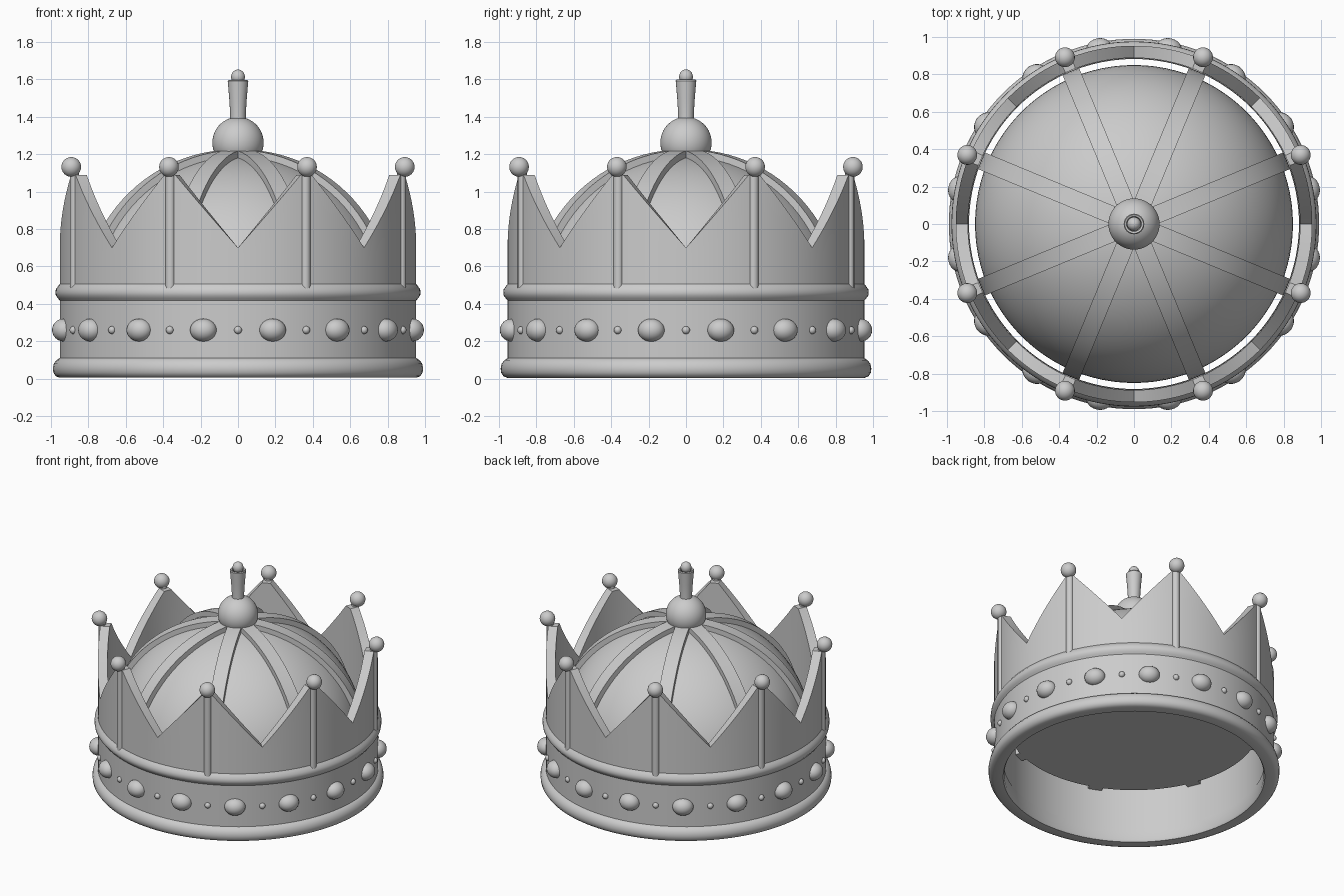
import bpy, bmesh, math
from mathutils import Matrix, Vector

if "Cube" in bpy.data.objects:
    bpy.data.objects.remove(bpy.data.objects["Cube"])

TAU = 2 * math.pi
TIPS = [math.radians(22.5 + 45 * k) for k in range(8)]


def finish(name, bm, angle=35):
    bmesh.ops.remove_doubles(bm, verts=bm.verts, dist=1e-5)
    bmesh.ops.recalc_face_normals(bm, faces=bm.faces)
    me = bpy.data.meshes.new(name)
    bm.to_mesh(me)
    bm.free()
    ob = bpy.data.objects.new(name, me)
    bpy.context.collection.objects.link(ob)
    bpy.ops.object.select_all(action='DESELECT')
    ob.select_set(True)
    bpy.context.view_layer.objects.active = ob
    bpy.ops.object.shade_smooth_by_angle(angle=math.radians(angle))
    return ob


def loft(bm, rows, close_rows):
    """Skin closed loops of points; either join the ends or cap them."""
    vs = [[bm.verts.new(p) for p in row] for row in rows]
    n = len(vs[0])
    for i in range(len(vs) if close_rows else len(vs) - 1):
        a, b = vs[i], vs[(i + 1) % len(vs)]
        for j in range(n):
            k = (j + 1) % n
            bm.faces.new((a[j], a[k], b[k], b[j]))
    if not close_rows:
        bm.faces.new(vs[0])
        bm.faces.new(vs[-1])


def polar(r, a, z):
    return Vector((r * math.cos(a), r * math.sin(a), z))


def lathe(name, profile, steps=128, angle=35):
    """Revolve a closed (r, z) outline round the z axis."""
    bm = bmesh.new()
    loft(bm, [[polar(r, TAU * i / steps, z) for r, z in profile] for i in range(steps)], True)
    bmesh.ops.dissolve_degenerate(bm, dist=1e-6, edges=bm.edges)
    return finish(name, bm, angle)


def ellipsoids(name, items, seg=24):
    bm = bmesh.new()
    for r, a, z, size in items:
        m = (Matrix.Translation(polar(r, a, z)) @ Matrix.Rotation(a, 4, 'Z')
             @ Matrix.Diagonal((*size, 1)))
        bmesh.ops.create_uvsphere(bm, u_segments=seg, v_segments=seg // 2, radius=1, matrix=m)
    return finish(name, bm, 60)


# Circlet wall with eight straight-edged points
R_OUT, R_IN = 0.953, 0.888
rows = []
for i in range(192):
    a = TAU * i / 192
    t = min(i % 24, 24 - i % 24)
    top = 0.70 + 0.39 * min(t / 11, 1)
    outer = [polar(R_OUT, a, 0.02 + (top - 0.02) * s / 6) for s in range(7)]
    inner = [polar(R_IN, a, 0.02 + (top - 0.02) * s / 6) for s in range(6, -1, -1)]
    rows.append(outer + inner)
bm = bmesh.new()
loft(bm, rows, True)
finish("crown_wall", bm)

# Rounded hem and middle moulding
lathe("base_rim", [(0.89, 0.005), (0.955, 0.005), (0.975, 0.014), (0.987, 0.032), (0.99, 0.055),
                   (0.985, 0.08), (0.97, 0.1), (0.95, 0.112), (0.885, 0.112), (0.882, 0.02)])
lathe("middle_moulding", [(0.93, 0.415), (0.953, 0.418), (0.963, 0.43), (0.974, 0.445), (0.976, 0.46),
                          (0.974, 0.478), (0.962, 0.495), (0.951, 0.51), (0.93, 0.51)])

# Jewels alternating large and small
ellipsoids("large_jewels", [(0.95, TAU * (k + 0.5) / 16, 0.26, (0.062, 0.072, 0.061)) for k in range(16)])
ellipsoids("small_jewels", [(0.953, TAU * k / 16, 0.26, (0.02, 0.021, 0.021)) for k in range(16)], 16)

# Balls on the points
ellipsoids("point_balls", [(0.965, a, 1.132, (0.053,) * 3) for a in TIPS])

# Vertical half-round strips up each point
bm = bmesh.new()
for a in TIPS:
    c, t = polar(1, a, 0), polar(1, a + math.pi / 2, 0)
    loft(bm, [[c * (0.946 + 0.025 * math.sin(TAU * j / 12)) + t * (0.026 * math.cos(TAU * j / 12))
               + Vector((0, 0, z)) for j in range(12)] for z in (0.48, 0.8, 1.11)], False)
finish("point_strips", bm, 50)

# Flat-bottomed dome cap
Z0, DR, DH = 0.39, 0.85, 0.80
prof = [(DR * math.cos(math.pi / 2 * i / 24), Z0 + DH * math.sin(math.pi / 2 * i / 24)) for i in range(25)]
lathe("dome", [(0, Z0)] + prof, 96)

# Arched ribs over the dome
bm = bmesh.new()
for a in TIPS:
    c, t = polar(1, a, 0), polar(1, a + math.pi / 2, 0)
    rows = []
    for i in range(25):
        p = math.radians(86) * i / 24
        row = []
        for d, s in ((-0.03, -1), (0.035, -1), (0.035, 1), (-0.03, 1)):
            row.append(c * ((DR + d) * math.cos(p)) + t * (0.048 * s)
                       + Vector((0, 0, Z0 + (DH + d) * math.sin(p))))
        rows.append(row)
    loft(bm, rows, False)
finish("dome_ribs", bm)

# Orb, flared hollow-topped stem and top bead
orb = [(0, 1.19), (0.125, 1.19), (0.128, 1.215)]
orb += [(0.137 * math.cos(math.radians(d)), 1.262 + 0.137 * math.sin(math.radians(d)))
        for d in range(-15, 91, 7)] + [(0, 1.399)]
lathe("orb", orb, 48)
lathe("finial_stem", [(0, 1.36), (0.042, 1.36), (0.042, 1.42), (0.047, 1.5), (0.054, 1.58),
                      (0.055, 1.592), (0.05, 1.598), (0.04, 1.594), (0.036, 1.57), (0, 1.57)], 40)
ellipsoids("finial_bead", [(0, 0, 1.613, (0.037, 0.037, 0.04))])
